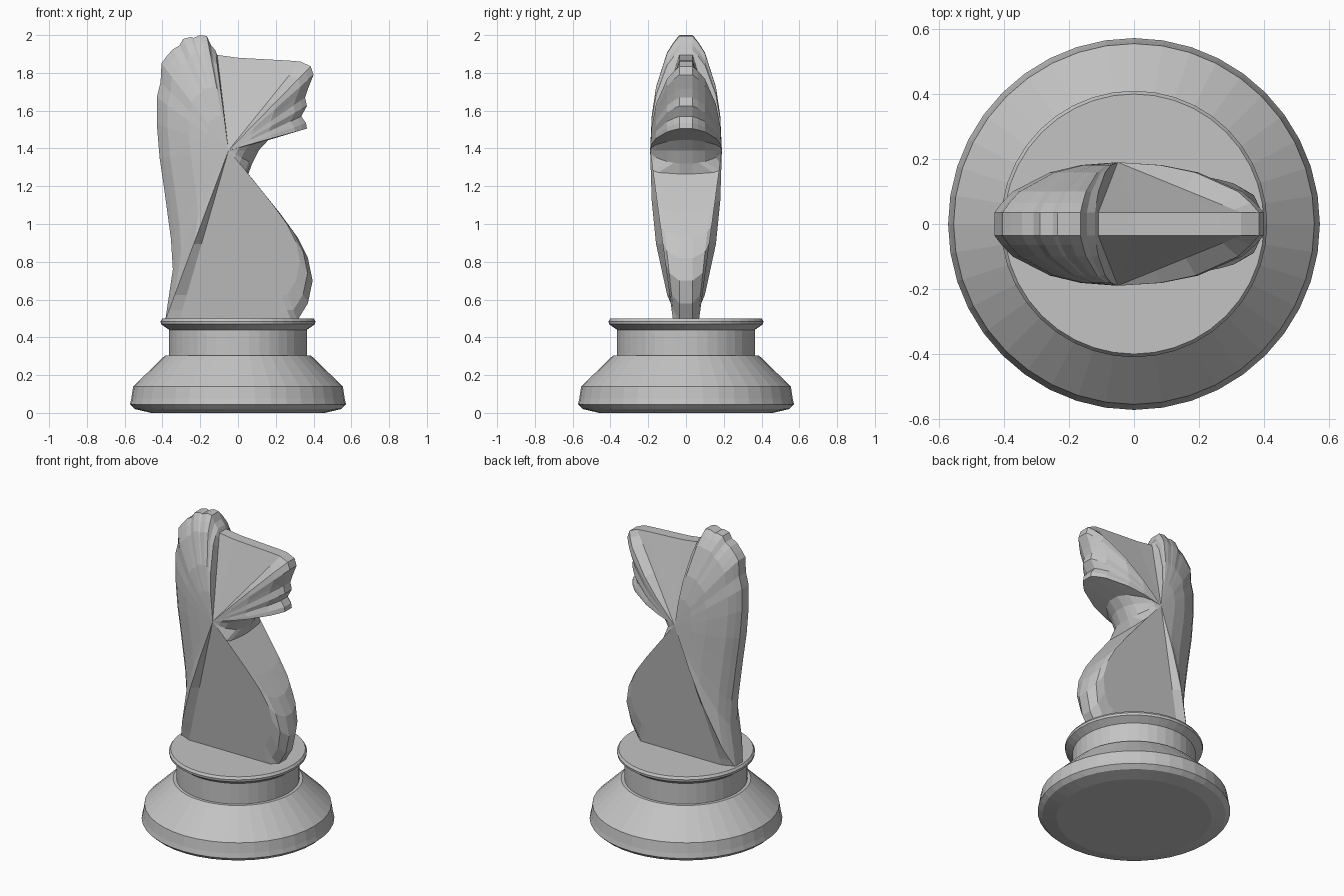
import bpy, bmesh, math

if "Cube" in bpy.data.objects:
    bpy.data.objects.remove(bpy.data.objects["Cube"])

stone = bpy.data.materials.new("grey stone")
stone.diffuse_color = (0.55, 0.55, 0.55, 1)
stone.use_nodes = True
stone.node_tree.nodes["Principled BSDF"].inputs["Base Color"].default_value = stone.diffuse_color


def finish(bm, name):
    bmesh.ops.recalc_face_normals(bm, faces=bm.faces)
    mesh = bpy.data.meshes.new(name)
    bm.to_mesh(mesh)
    bm.free()
    mesh.materials.append(stone)
    obj = bpy.data.objects.new(name, mesh)
    bpy.context.collection.objects.link(obj)
    return obj


def lathe(name, profile, sides=40):
    """Revolve (radius, z) points about z and cap both ends."""
    bm = bmesh.new()
    rings = [[bm.verts.new((r * math.cos(2 * math.pi * i / sides),
                            r * math.sin(2 * math.pi * i / sides), z))
              for i in range(sides)] for r, z in profile]
    for a, b in zip(rings, rings[1:]):
        for i in range(sides):
            j = (i + 1) % sides
            bm.faces.new((a[i], a[j], b[j], b[i]))
    bm.faces.new(rings[0])
    bm.faces.new(rings[-1])
    return finish(bm, name)


# Turned pedestal: rounded foot, sloping skirt, and collar with a flared lip
lathe("pedestal_foot", [(0.46, 0), (0.545, 0.02), (0.572, 0.045), (0.565, 0.075),
                        (0.555, 0.14), (0.385, 0.305), (0.30, 0.305)])
lathe("pedestal_collar", [(0.365, 0.29), (0.365, 0.44), (0.408, 0.47),
                          (0.41, 0.485), (0.40, 0.5)])

# Side outline of the horse (x, z), grouped by how the sides curve towards the rim
OUTLINE = [
    ("flat", [(-0.11, 1.895), (0.0, 1.88), (0.27, 1.865), (0.33, 1.86)]),
    ("round", [(0.385, 1.835), (0.40, 1.79), (0.37, 1.715), (0.355, 1.67),
               (0.365, 1.625), (0.335, 1.57), (0.36, 1.535), (0.365, 1.505),
               (0.33, 1.495), (0.16, 1.444), (0.11, 1.39), (0.075, 1.32)]),
    ("chest", [(0.055, 1.265), (0.22, 1.06), (0.315, 0.93), (0.37, 0.82),
               (0.395, 0.70), (0.37, 0.58), (0.315, 0.49)]),
    ("foot", [(0.28, 0.49), (-0.31, 0.49)]),
    ("round", [(-0.385, 0.49), (-0.345, 0.76), (-0.355, 0.92), (-0.39, 1.18),
               (-0.415, 1.35), (-0.43, 1.53), (-0.43, 1.67), (-0.41, 1.75),
               (-0.405, 1.85), (-0.38, 1.885), (-0.345, 1.925), (-0.31, 1.945),
               (-0.29, 1.98), (-0.25, 1.99), (-0.235, 1.985), (-0.20, 2.0),
               (-0.165, 1.995), (-0.145, 1.95), (-0.12, 1.92)]),
]
PX, PZ, PY = -0.05, 1.39, 0.19       # widest point of the cheek
STEPS = (0.3, 0.55, 0.85, 0.94, 1.0)
RIM = 0.035


def half_width(kind, s, z):
    """Half thickness at fraction s of the way from cheek to outline."""
    if kind == "flat":
        return PY + (RIM - PY) * s
    plane = 0.07 + 0.12 * (z - 0.5) / 0.89
    if kind == "foot":
        return plane
    if kind == "chest":
        if s <= 0.85:
            return min(plane, PY)
        return RIM + (min(plane, PY) - RIM) * math.sqrt(max(0, 1 - ((s - 0.85) / 0.15) ** 2))
    return max(RIM, PY * math.sqrt(max(0, 1 - s * s)))


# Horse head and neck: both cheeks fan out to the outline, joined by a narrow rim
bm = bmesh.new()
points = [(kind, x, z) for kind, pts in OUTLINE for x, z in pts]
n = len(points)
rims = []
for side in (-1, 1):
    peak = bm.verts.new((PX, side * PY, PZ))
    rings = []
    for s in STEPS:
        ring = []
        for kind, x, z in points:
            px, pz = PX + s * (x - PX), PZ + s * (z - PZ)
            ring.append(bm.verts.new((px, side * half_width(kind, s, pz), pz)))
        rings.append(ring)
    for i in range(n):
        j = (i + 1) % n
        bm.faces.new((peak, rings[0][i], rings[0][j]))
        for a, b in zip(rings, rings[1:]):
            bm.faces.new((a[i], b[i], b[j], a[j]))
    rims.append(rings[-1])
for i in range(n):
    j = (i + 1) % n
    bm.faces.new((rims[0][i], rims[0][j], rims[1][j], rims[1][i]))
finish(bm, "horse_head_and_neck")
